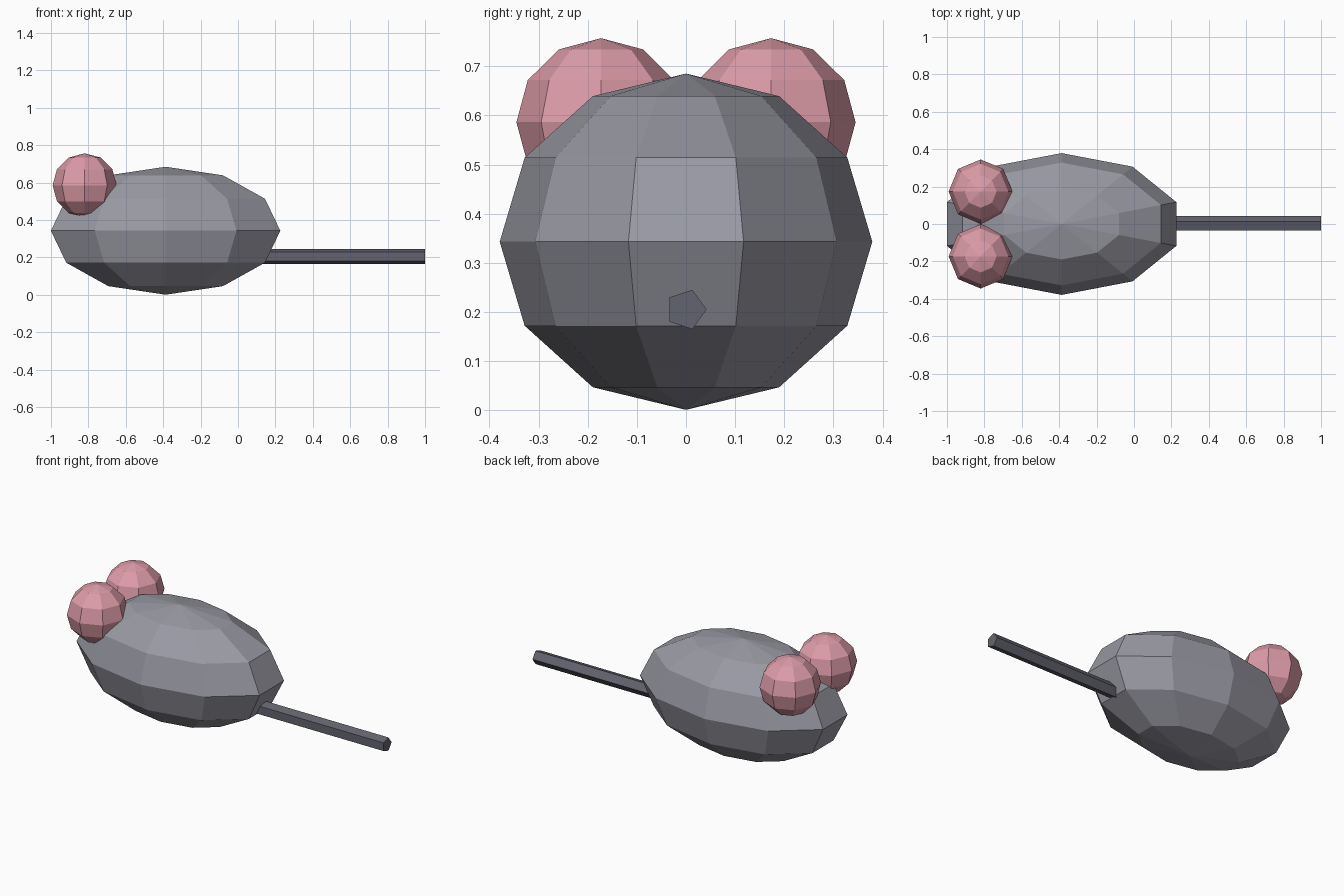
import bpy, bmesh, math
from mathutils import Vector

if "Cube" in bpy.data.objects:
    bpy.data.objects.remove(bpy.data.objects["Cube"])


def material(name, rgb):
    m = bpy.data.materials.new(name)
    m.diffuse_color = (*rgb, 1)
    m.use_nodes = True
    m.node_tree.nodes["Principled BSDF"].inputs["Base Color"].default_value = m.diffuse_color
    return m


GREY = material("grey fur", (0.32, 0.32, 0.37))
PINK = material("pink", (0.72, 0.33, 0.39))
DARK = material("dark grey", (0.127, 0.127, 0.16))


def finish(name, bm, mat):
    bmesh.ops.recalc_face_normals(bm, faces=bm.faces)
    me = bpy.data.meshes.new(name)
    bm.to_mesh(me)
    bm.free()
    me.materials.append(mat)
    ob = bpy.data.objects.new(name, me)
    bpy.context.collection.objects.link(ob)
    return ob


def ellipsoid(name, centre, radii, segs, rings, turn, mat):
    """Low-poly globe with poles on z; turn is the angle of its first meridian."""
    bm = bmesh.new()
    c = Vector(centre)

    def point(lat, lon):
        p = (math.sin(lat) * math.cos(lon), math.sin(lat) * math.sin(lon), math.cos(lat))
        return bm.verts.new(c + Vector([a * r for a, r in zip(p, radii)]))

    top, bottom = point(0, 0), point(math.pi, 0)
    grid = [[point(math.pi * i / rings, turn + math.tau * j / segs) for j in range(segs)]
            for i in range(1, rings)]
    for j in range(segs):
        k = (j + 1) % segs
        bm.faces.new((top, grid[0][j], grid[0][k]))
        bm.faces.new((bottom, grid[-1][k], grid[-1][j]))
        for a, b in zip(grid, grid[1:]):
            bm.faces.new((a[j], b[j], b[k], a[k]))
    return finish(name, bm, mat)


# Body: ten-sided, stretched along x
ellipsoid("body", (-0.387, 0, 0.343), (0.645, 0.379, 0.342), 10, 6, math.radians(18), GREY)

# Ears: eight-sided balls
for side, y in (("left", -0.173), ("right", 0.173)):
    ellipsoid("ear_" + side, (-0.82, y, 0.586), (0.171, 0.172, 0.171), 8, 6, 0, PINK)

# Tail: five-sided rod along x
bm = bmesh.new()
ends = [[bm.verts.new((x, 0.042 * math.cos(math.tau * i / 5), 0.205 + 0.042 * math.sin(math.tau * i / 5)))
         for i in range(5)] for x in (0.12, 1.0)]
for e in ends:
    bm.faces.new(e)
for i in range(5):
    k = (i + 1) % 5
    bm.faces.new((ends[0][i], ends[0][k], ends[1][k], ends[1][i]))
finish("tail", bm, DARK)
